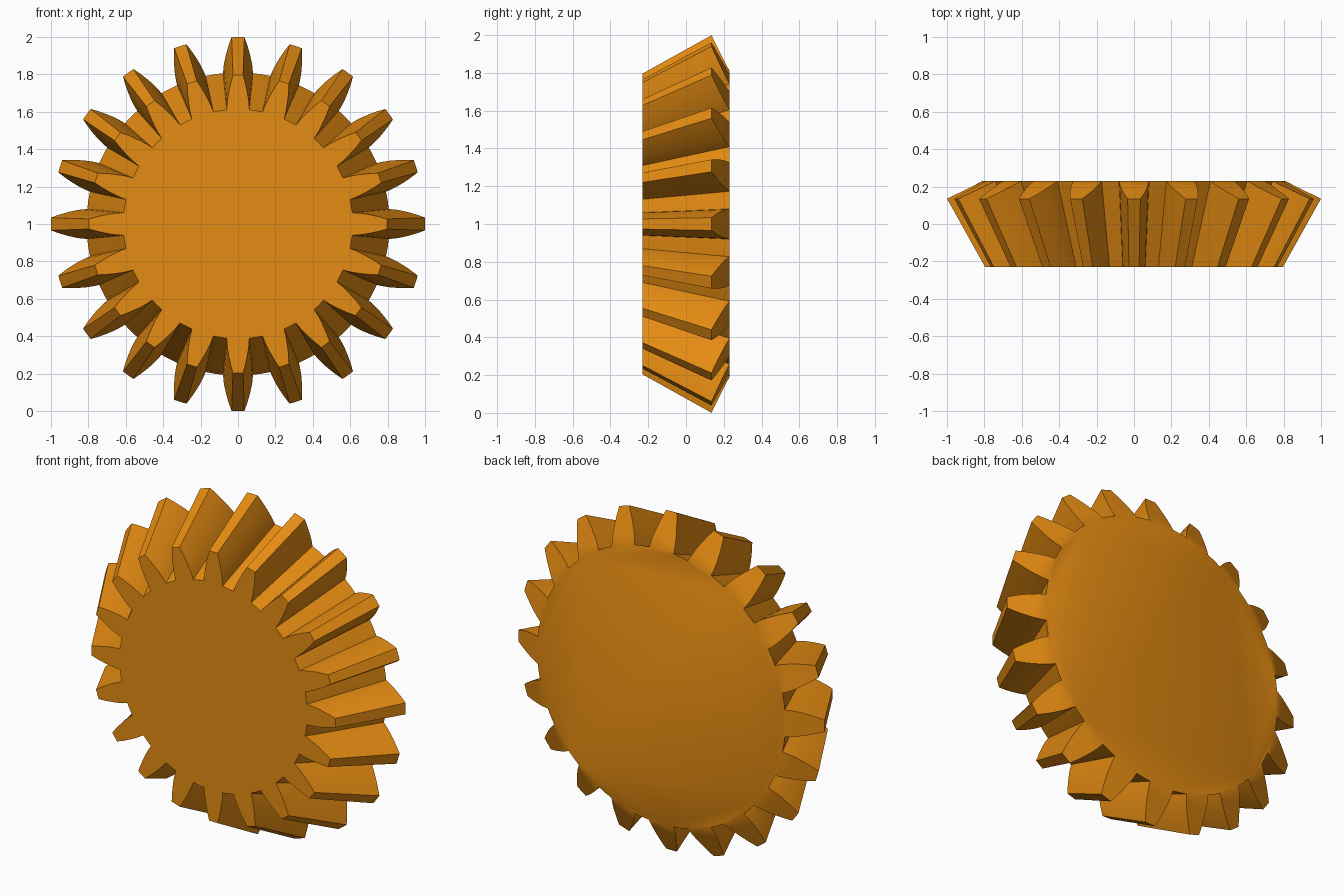
import bpy
import bmesh
from math import asin, cos, sin, tau

cube = bpy.data.objects.get("Cube")
if cube:
    bpy.data.objects.remove(cube)

TEETH = 20
APEX_Y = -1.66      # point where all the tooth lines converge
FRONT_Y = -0.23
BACK_Y = 0.23
ROOT_R = 0.81
TIP_R = 1.0
TIP_Y = 0.135

# Tooth flank at the large end: radius and half width, root to tip
FLANK = [(ROOT_R, 0.080), (0.845, 0.077), (0.88, 0.071),
         (0.92, 0.061), (0.96, 0.049), (TIP_R, 0.034)]

mat = bpy.data.materials.new("orange")
mat.use_nodes = True
colour = (0.78, 0.26, 0.006, 1.0)
mat.diffuse_color = colour
mat.node_tree.nodes["Principled BSDF"].inputs["Base Color"].default_value = colour

bm = bmesh.new()


def back_y(r):
    """Depth of the back cone at a radius."""
    return BACK_Y + (TIP_Y - BACK_Y) * (r - ROOT_R) / (TIP_R - ROOT_R)


def vert_pair(r, angle):
    """A back vertex and its image scaled toward the apex on the front plane."""
    y = back_y(r)
    k = (FRONT_Y - APEX_Y) / (y - APEX_Y)
    back = bm.verts.new((r * sin(angle), y, 1 + r * cos(angle)))
    front = bm.verts.new((k * r * sin(angle), FRONT_Y, 1 + k * r * cos(angle)))
    return back, front


# Outline of teeth and gaps, with the round back rim gathered on the way
outline, rim = [], []
pitch = tau / TEETH
root_half = asin(FLANK[0][1] / ROOT_R)
for t in range(TEETH):
    mid = t * pitch
    left = [vert_pair(r, mid - asin(w / r)) for r, w in FLANK]
    right = [vert_pair(r, mid + asin(w / r)) for r, w in reversed(FLANK)]
    tooth = left + right
    outline += tooth

    # Rim under the tooth and the conical back face of the tooth
    under = []
    for f in (-0.5, 0, 0.5):
        a = mid + f * root_half
        under.append(bm.verts.new((ROOT_R * sin(a), BACK_Y, 1 + ROOT_R * cos(a))))
    rim += [left[0][0]] + under + [right[-1][0]]
    bm.faces.new([b for b, _ in tooth] + under[::-1])

    # Flat front end of the tooth
    bm.faces.new([f for _, f in tooth])

    # Middle of the gap floor
    gap = vert_pair(ROOT_R, mid + pitch / 2)
    outline.append(gap)
    rim.append(gap[0])

# Flanks, tips and gap floors
for i, (b0, f0) in enumerate(outline):
    b1, f1 = outline[(i + 1) % len(outline)]
    bm.faces.new((b0, b1, f1, f0))

# Front disc inside the teeth, and back disc
n = 2 * len(FLANK)
step = n + 1
bm.faces.new([f for i, (_, f) in enumerate(outline) if i % step in (0, n - 1, n)])
bm.faces.new(rim)
bmesh.ops.recalc_face_normals(bm, faces=bm.faces[:])

mesh = bpy.data.meshes.new("bevel_gear")
bm.to_mesh(mesh)
bm.free()
mesh.materials.append(mat)
gear = bpy.data.objects.new("bevel_gear", mesh)
bpy.context.collection.objects.link(gear)

# Smooth curved flanks, crisp corners
bpy.ops.object.select_all(action="DESELECT")
gear.select_set(True)
bpy.context.view_layer.objects.active = gear
bpy.ops.object.shade_smooth_by_angle(angle=0.5)
